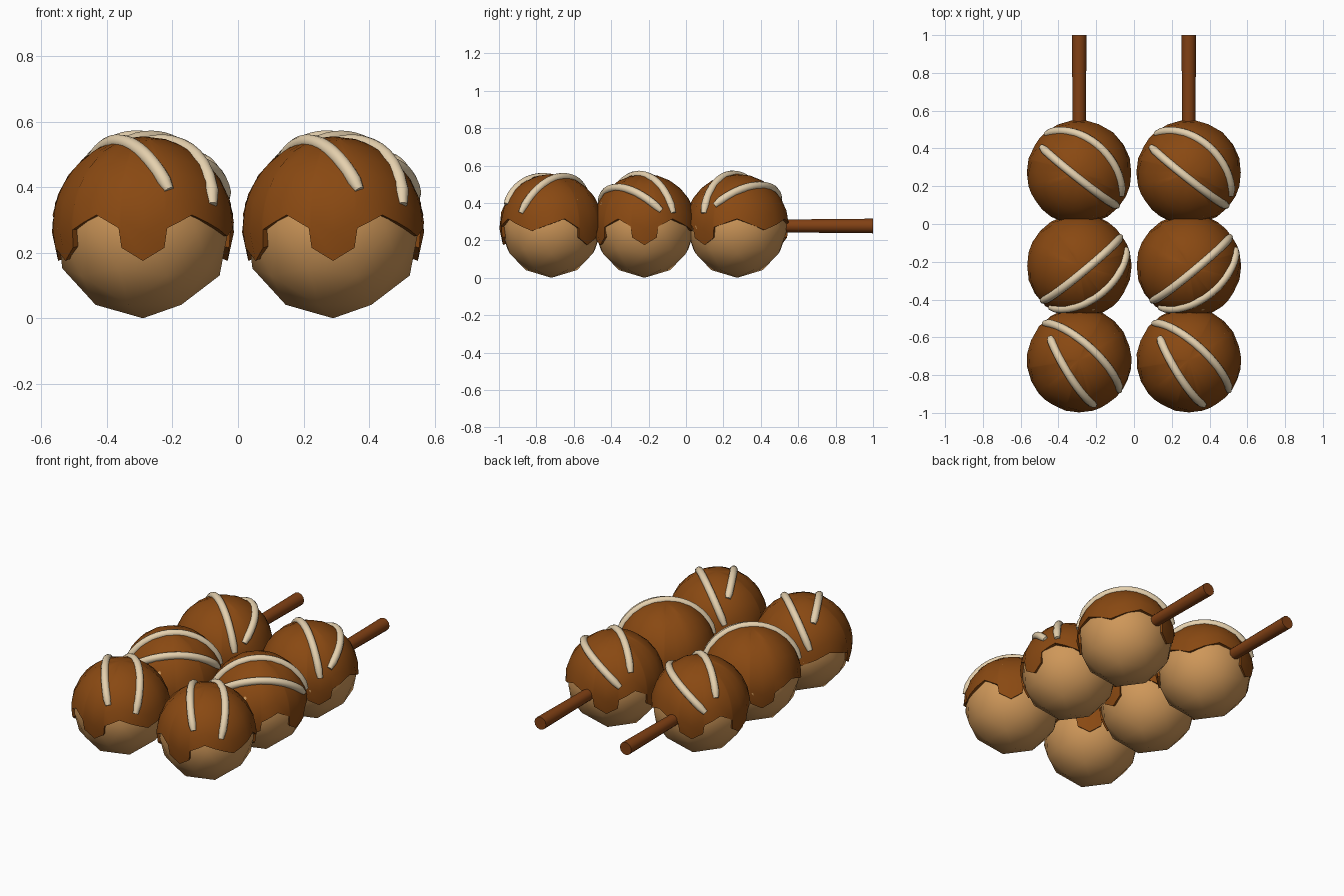
import bpy, bmesh, math
from mathutils import Vector

if "Cube" in bpy.data.objects:
    bpy.data.objects.remove(bpy.data.objects["Cube"])

def material(name, rgb):
    m = bpy.data.materials.new(name)
    m.diffuse_color = (*rgb, 1)
    m.use_nodes = True
    m.node_tree.nodes["Principled BSDF"].inputs["Base Color"].default_value = m.diffuse_color
    return m

DOUGH = material("dough_tan", (0.62, 0.31, 0.10))
SAUCE = material("sauce_brown", (0.25, 0.066, 0.006))
CREAM = material("cream", (0.78, 0.63, 0.42))
WOOD = material("stick_brown", (0.22, 0.052, 0.007))

R, CZ = 0.278, 0.277           # sauce radius, ball centre height

# Lower sauce edge: angle from the ball's front -> height
RIM = [(0, .175), (14, .215), (15.5, .275), (33, .315), (68, .25), (105, .315),
       (122, .265), (123.5, .212), (138, .175), (152, .212), (153.5, .27),
       (180, .315), (212, .255), (248, .315), (278, .27), (279.5, .215),
       (294, .175), (308, .215), (309.5, .27), (329, .315), (344.5, .275),
       (346, .215), (360, .175)]

def finish(name, bm, mat, loc, angle=40):
    bmesh.ops.recalc_face_normals(bm, faces=bm.faces)
    me = bpy.data.meshes.new(name)
    bm.to_mesh(me)
    bm.free()
    ob = bpy.data.objects.new(name, me)
    bpy.context.collection.objects.link(ob)
    me.materials.append(mat)
    ob.location = loc
    bpy.ops.object.select_all(action='DESELECT')
    ob.select_set(True)
    bpy.context.view_layer.objects.active = ob
    bpy.ops.object.shade_smooth_by_angle(angle=math.radians(angle))
    return ob

def rim_height(a):
    for (a0, z0), (a1, z1) in zip(RIM, RIM[1:]):
        if a0 <= a <= a1:
            return z0 + (z1 - z0) * (a - a0) / (a1 - a0)

def sauce_cap(name, loc, turn):
    bm = bmesh.new()
    angles = sorted({a for a, _ in RIM[:-1]} | {24, 45, 57, 80, 92, 165, 196, 230, 263, 319})
    rows = 6
    top = bm.verts.new((0, 0, R))
    cols = []
    for a in angles:
        az = math.radians(a - 90 + turn)
        low = math.acos((rim_height(a) - CZ) / R)
        ring = [(R, low * i / rows) for i in range(1, rows + 1)] + [(R - .035, low)]
        cols.append([bm.verts.new((r * math.sin(t) * math.cos(az),
                                   r * math.sin(t) * math.sin(az),
                                   r * math.cos(t))) for r, t in ring])
    for c, d in zip(cols, cols[1:] + cols[:1]):
        bm.faces.new((top, c[0], d[0]))
        for i in range(rows):
            bm.faces.new((c[i], c[i + 1], d[i + 1], d[i]))
    finish(name, bm, SAUCE, loc)

def drizzle(name, loc, pts):
    # Three plan points, lifted onto the ball and joined by a smooth arc
    p = [Vector((x, y, math.sqrt(max(R * R - x * x - y * y, .005)))).normalized() for x, y in pts]
    n = 20
    cu = bpy.data.curves.new(name, 'CURVE')
    cu.dimensions = '3D'
    cu.bevel_depth = 0.022
    cu.bevel_resolution = 3
    cu.use_fill_caps = True
    sp = cu.splines.new('POLY')
    sp.points.add(n)
    for i in range(n + 1):
        t = i / n
        v = p[0] * (2 * t - 1) * (t - 1) + p[1] * 4 * t * (1 - t) + p[2] * t * (2 * t - 1)
        sp.points[i].co = (*(v.normalized() * (R - .002)), 1)
        sp.points[i].radius = 0.7 if i in (0, n) else 1
    cu.materials.append(CREAM)
    ob = bpy.data.objects.new(name, cu)
    ob.location = loc
    bpy.context.collection.objects.link(ob)

# Ball: y centre, sauce turn, two drizzle paths relative to the centre
BALLS = {
    "front": (-.72, 0, [(-.19, .20), (.03, .09), (.215, -.165)],
                       [(-.155, .12), (-.06, -.07), (.08, -.24)]),
    "middle": (-.222, 90, [(-.20, -.19), (.045, -.01), (.22, .155)],
                          [(-.155, -.22), (.14, -.125), (.25, .09)]),
    "back": (.273, -90, [(-.185, .215), (.085, .155), (.225, -.12)],
                        [(-.20, .135), (0, -.035), (.21, -.185)]),
}

for side, x in (("left", -.29), ("right", .29)):
    for name, (y, turn, path_a, path_b) in BALLS.items():
        tag = f"{side}_{name}"
        loc = (x, y, CZ)
        # Dough ball
        bm = bmesh.new()
        bmesh.ops.create_icosphere(bm, subdivisions=2, radius=0.275)
        finish("dough_ball_" + tag, bm, DOUGH, (x, y, .275), 60)
        sauce_cap("sauce_" + tag, loc, turn)
        drizzle("drizzle_a_" + tag, loc, path_a)
        drizzle("drizzle_b_" + tag, loc, path_b)
    # Skewer stick, slightly thicker at the handle end
    bm = bmesh.new()
    bmesh.ops.create_cone(bm, cap_ends=True, segments=12, radius1=.039, radius2=.022, depth=1.8)
    stick = finish("stick_" + side, bm, WOOD, (x, .1, CZ))
    stick.rotation_euler = (math.radians(90), 0, 0)
